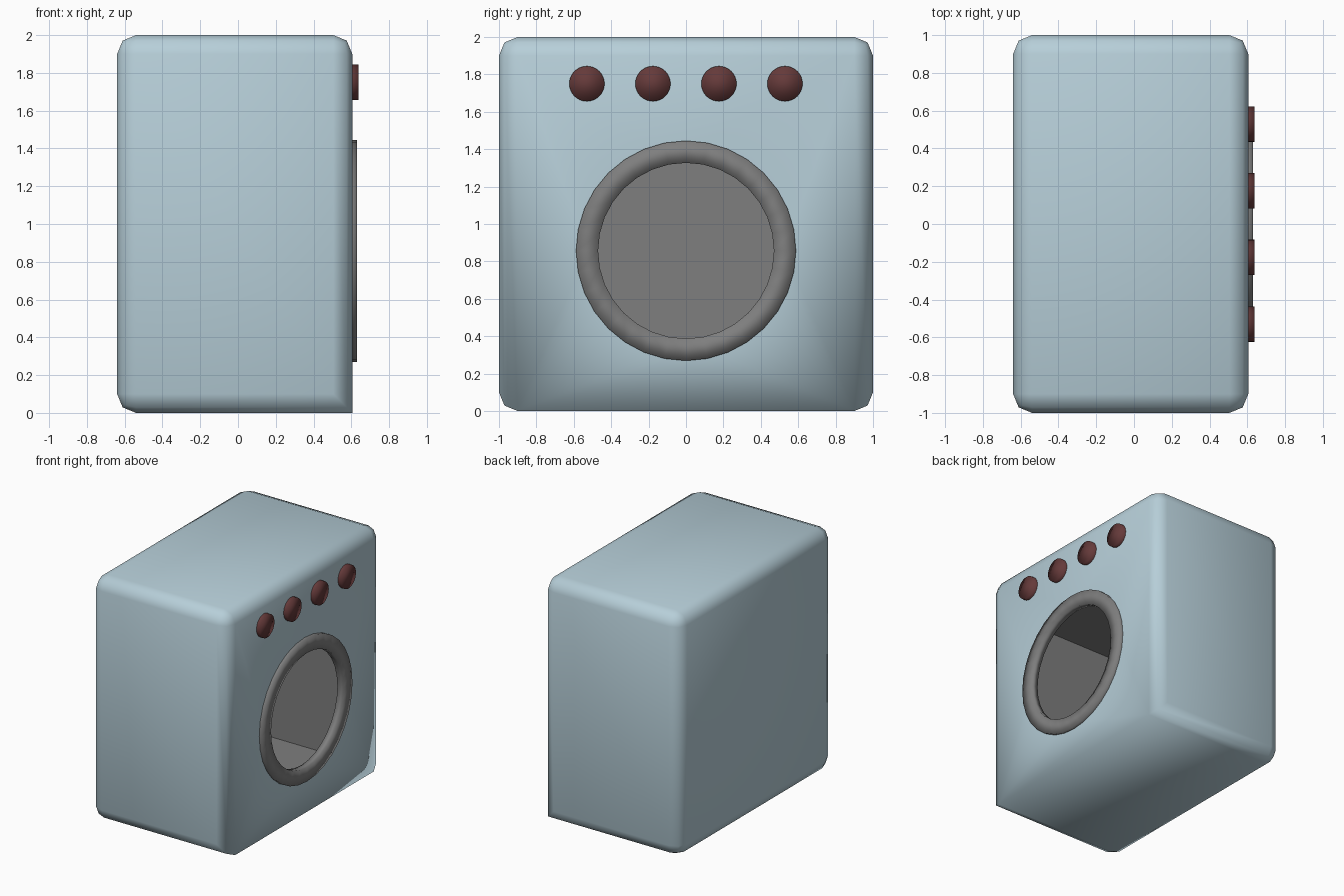
import bpy, bmesh
from math import pi, cos, sin
from mathutils import Matrix, Vector

if "Cube" in bpy.data.objects:
    bpy.data.objects.remove(bpy.data.objects["Cube"])

FRONT, BACK = 0.605, -0.64      # door panel and rear panel in x
DOOR_Z = 0.857


def material(name, rgb):
    m = bpy.data.materials.new(name)
    m.diffuse_color = (*rgb, 1)
    m.use_nodes = True
    m.node_tree.nodes["Principled BSDF"].inputs["Base Color"].default_value = m.diffuse_color
    return m


def finish(bm, name, mat, smooth=True):
    me = bpy.data.meshes.new(name)
    for f in bm.faces:
        f.smooth = smooth
    bm.to_mesh(me)
    bm.free()
    me.materials.append(mat)
    ob = bpy.data.objects.new(name, me)
    bpy.context.collection.objects.link(ob)
    return ob


def box(lo, hi):
    bm = bmesh.new()
    lo, hi = Vector(lo), Vector(hi)
    mat = Matrix.Translation((lo + hi) / 2) @ Matrix.Diagonal((*(hi - lo), 1))
    bmesh.ops.create_cube(bm, size=1, matrix=mat)
    return bm


def circle(bm, radius, x, n):
    return [bm.verts.new((x, radius * cos(2 * pi * i / n),
                          DOOR_Z + radius * sin(2 * pi * i / n))) for i in range(n)]


blue = material("pale_blue", (0.47, 0.62, 0.69))
red = material("dark_red", (0.13, 0.042, 0.042))
grey = material("mid_grey", (0.21, 0.21, 0.21))

# Cabinet: rounded box, with the lower edge of the door panel left sharp
bm = box((BACK, -1, 0), (FRONT, 1, 2))
edges = [e for e in bm.edges
         if not all(v.co.x > 0 and v.co.z < 1 for v in e.verts)]
bmesh.ops.bevel(bm, geom=edges, offset=0.1, segments=2, profile=0.5, affect='EDGES')

# Round door opening in the panel
bm.normal_update()
panel = max((f for f in bm.faces if f.normal.x > 0.99), key=lambda f: f.calc_area())
rim = list(panel.edges)
bmesh.ops.delete(bm, geom=[panel], context='FACES_ONLY')
loop = circle(bm, 0.53, FRONT, 32)
rim += [bm.edges.new((loop[i], loop[i - 1])) for i in range(32)]
bmesh.ops.triangle_fill(bm, use_beauty=True, edges=rim, normal=(1, 0, 0))
bmesh.ops.recalc_face_normals(bm, faces=bm.faces[:])
finish(bm, "cabinet", blue)

# Inner compartment, open towards the door
bm = box((-0.5, -0.72, DOOR_Z - 0.72), (FRONT - 0.01, 0.72, DOOR_Z + 0.72))
bm.normal_update()
bmesh.ops.delete(bm, geom=[f for f in bm.faces if f.normal.x > 0.9], context='FACES_ONLY')
bmesh.ops.reverse_faces(bm, faces=bm.faces[:])
finish(bm, "inner_compartment", grey, smooth=False)

# Door ring: rectangular section, smooth shaded
bm = bmesh.new()
section = [(0.47, 0.575), (0.47, 0.63), (0.588, 0.63), (0.588, 0.575)]
rings = [circle(bm, r, x, 32) for r, x in section]
for k in range(4):
    a, b = rings[k - 1], rings[k]
    for i in range(32):
        bm.faces.new((a[i - 1], a[i], b[i], b[i - 1]))
bmesh.ops.recalc_face_normals(bm, faces=bm.faces[:])
finish(bm, "door_ring", grey)

# Row of four control knobs
for i in range(4):
    bm = bmesh.new()
    place = Matrix.Translation((0.597, -0.53 + 0.353 * i, 1.75)) @ Matrix.Rotation(pi / 2, 4, 'Y')
    bmesh.ops.create_cone(bm, cap_ends=True, segments=32, radius1=0.094,
                          radius2=0.094, depth=0.08, matrix=place)
    finish(bm, f"knob_{i + 1}", red)
